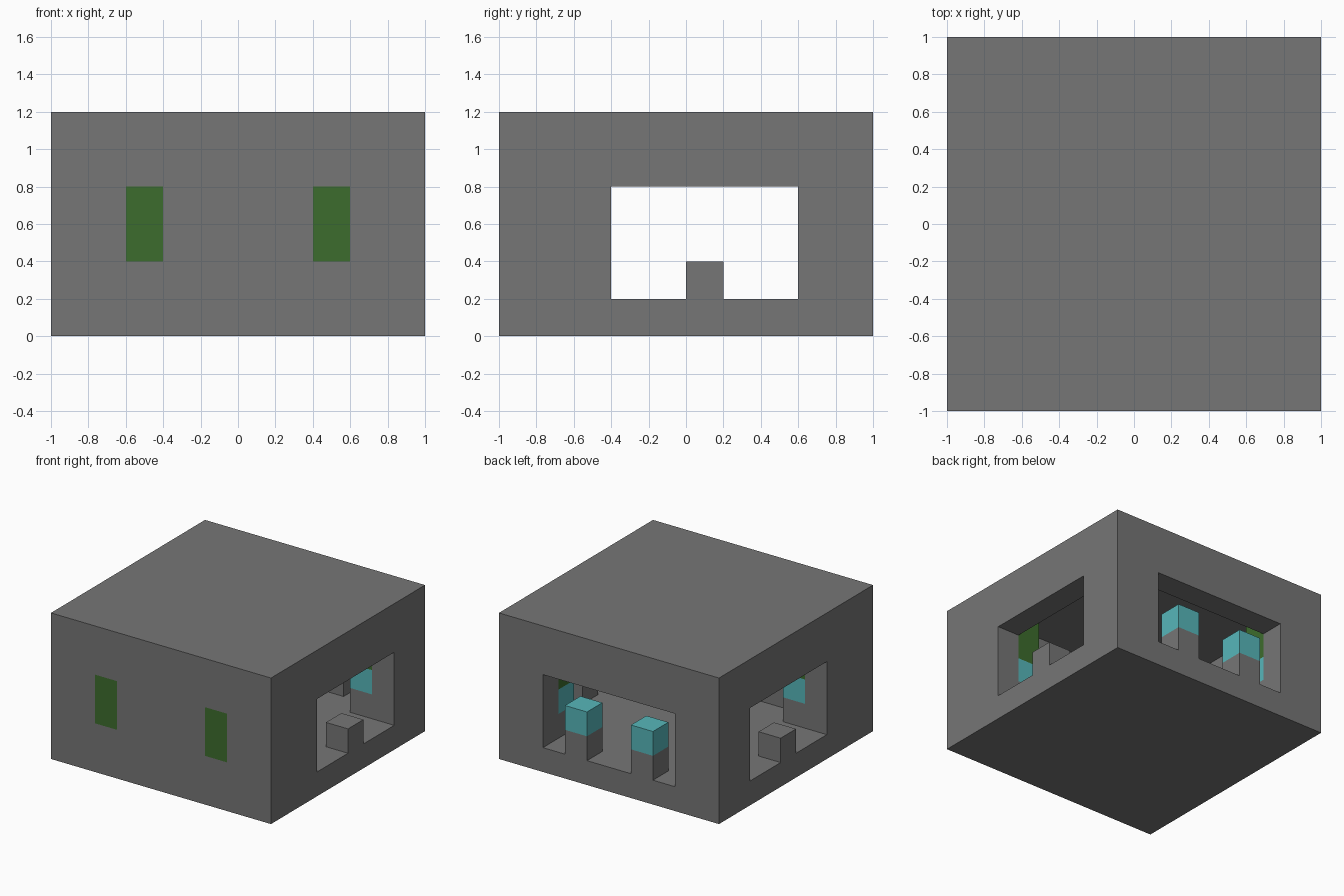
import bpy
import bmesh
from mathutils import Vector

if "Cube" in bpy.data.objects:
    bpy.data.objects.remove(bpy.data.objects["Cube"], do_unlink=True)

U = 0.2  # block unit


def material(name, rgb):
    mat = bpy.data.materials.new(name)
    mat.use_nodes = True
    colour = (*rgb, 1)
    mat.diffuse_color = colour
    bsdf = next(n for n in mat.node_tree.nodes if n.type == "BSDF_PRINCIPLED")
    bsdf.inputs["Base Color"].default_value = colour
    bsdf.inputs["Roughness"].default_value = 0.9
    return mat


stone = material("stone_grey", (0.18, 0.18, 0.18))
green = material("leaf_green", (0.046, 0.15, 0.026))
cyan = material("pale_cyan", (0.095, 0.47, 0.49))


def box(name, low, high, mat):
    """Box between two corners, given in block units."""
    low, high = Vector(low), Vector(high)
    bm = bmesh.new()
    bmesh.ops.create_cube(bm, size=1)
    for v in bm.verts:
        v.co = [U * (h if c > 0 else l) for c, l, h in zip(v.co, low, high)]
    mesh = bpy.data.meshes.new(name)
    bm.to_mesh(mesh)
    bm.free()
    mesh.materials.append(mat)
    obj = bpy.data.objects.new(name, mesh)
    bpy.context.scene.collection.objects.link(obj)
    return obj


def carve(target, low, high):
    """Subtract a box and bake the result."""
    cutter = box("cutter", low, high, stone)
    cutter.hide_render = True
    mod = target.modifiers.new("carve", "BOOLEAN")
    mod.operation = "DIFFERENCE"
    mod.solver = "EXACT"
    mod.object = cutter
    bpy.context.view_layer.update()
    graph = bpy.context.evaluated_depsgraph_get()
    baked = bpy.data.meshes.new_from_object(target.evaluated_get(graph))
    target.modifiers.clear()
    target.data = baked
    bpy.data.objects.remove(cutter, do_unlink=True)


# Hollow shell: room, side windows, back window
shell = box("shell", (-5, -5, 0), (5, 5, 6), stone)
carve(shell, (-4, -3, 1), (4, 4, 5))
carve(shell, (-6, -2, 1), (6, 3, 4))
carve(shell, (-3, 3, 1), (3, 6, 4))

for side, sign in (("left", 1), ("right", -1)):
    def span(a, b):
        return sorted((a * sign, b * sign))

    # Flush coloured panel set into the front wall
    a, b = span(2, 3)
    carve(shell, (a, -6, 2), (b, -4, 4))
    box(f"{side}_front_panel", (a, -5, 2), (b, -4, 4), green)

    # Inner corner columns in stacked colours
    a, b = span(3, 4)
    for place, y in (("front", -3), ("back", 3)):
        for part, z0, z1, mat in (("base", 1, 2, stone), ("band", 2, 3, cyan), ("top", 3, 5, green)):
            box(f"{side}_{place}_column_{part}", (a, y, z0), (b, y + 1, z1), mat)

    # Block on the side window sill
    a, b = span(4, 5)
    box(f"{side}_sill_block", (a, 0, 1), (b, 1, 2), stone)

    # Capped post in the back window
    a, b = span(1, 2)
    box(f"{side}_back_post", (a, 4, 1), (b, 5, 2), stone)
    box(f"{side}_back_post_cap", (a, 4, 2), (b, 5, 3), cyan)
